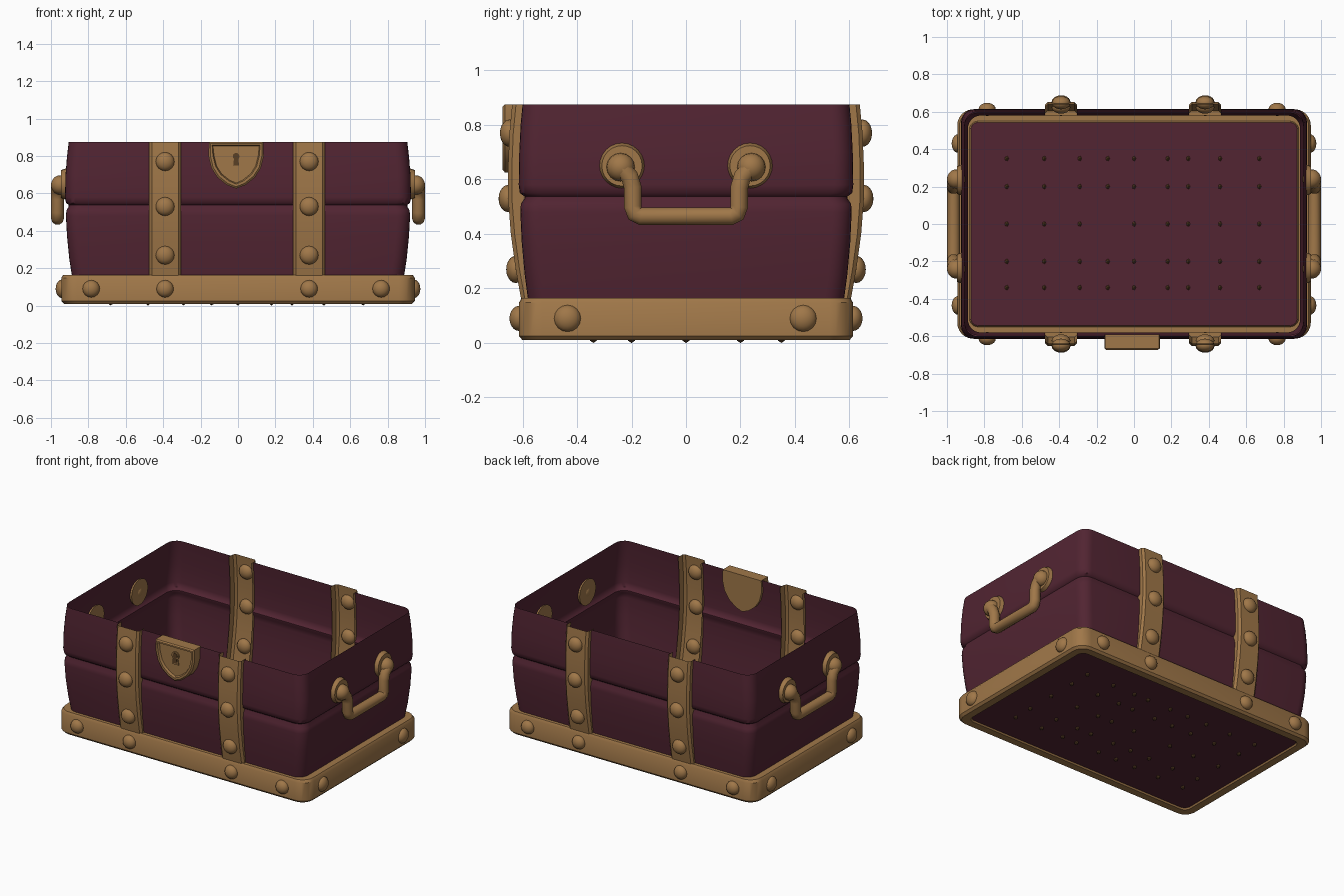
import bpy, bmesh, math
from mathutils import Matrix, Vector

if "Cube" in bpy.data.objects:
    bpy.data.objects.remove(bpy.data.objects["Cube"], do_unlink=True)


def material(name, rgb):
    m = bpy.data.materials.new(name)
    m.use_nodes = True
    m.diffuse_color = (*rgb, 1)
    m.node_tree.nodes["Principled BSDF"].inputs["Base Color"].default_value = (*rgb, 1)
    return m


MAROON = material("maroon leather", (0.084, 0.018, 0.032))
BRASS = material("aged brass", (0.35, 0.185, 0.066))
DARK = material("dark keyhole", (0.1, 0.05, 0.018))

STRAP_X = (-0.39, 0.38)
STRAP_W = 0.085


def finish(name, bm, mat, angle=35):
    me = bpy.data.meshes.new(name)
    bm.to_mesh(me)
    bm.free()
    me.materials.append(mat)
    ob = bpy.data.objects.new(name, me)
    bpy.context.collection.objects.link(ob)
    smooth(ob, angle)
    return ob


def smooth(ob, angle=35):
    bpy.ops.object.select_all(action='DESELECT')
    ob.select_set(True)
    bpy.context.view_layer.objects.active = ob
    bpy.ops.object.shade_smooth_by_angle(angle=math.radians(angle))


def rounded_ring(hx, hy, z, r, breaks=()):
    """Counter-clockwise rounded rectangle, with extra points at x breaks."""
    pts = []
    for k, (sx, sy) in enumerate(((1, 1), (-1, 1), (-1, -1), (1, -1))):
        for i in range(7):
            a = math.pi / 2 * (k + i / 6)
            pts.append((sx * (hx - r) + r * math.cos(a), sy * (hy - r) + r * math.sin(a), z))
        if k == 0:
            pts += [(x, hy, z) for x in sorted(breaks, reverse=True)]
        if k == 2:
            pts += [(x, -hy, z) for x in sorted(breaks)]
    return pts


def loft(rings, closed=True):
    bm = bmesh.new()
    rows = [[bm.verts.new(p) for p in ring] for ring in rings]
    n = len(rows[0])
    for a, b in zip(rows, rows[1:]):
        for i in range(n if closed else n - 1):
            j = (i + 1) % n
            bm.faces.new((a[i], a[j], b[j], b[i]))
    return bm


# Box walls: bulging thin shell with a pinched seam, open behind the straps
WALL = [(0.888, 0.58, 0.16), (0.902, 0.592, 0.25), (0.914, 0.603, 0.37), (0.92, 0.608, 0.48),
        (0.917, 0.606, 0.51), (0.905, 0.593, 0.53), (0.905, 0.593, 0.538), (0.92, 0.61, 0.55),
        (0.925, 0.614, 0.58), (0.922, 0.612, 0.7), (0.914, 0.607, 0.8), (0.905, 0.6, 0.875)]
edges = [x + s * STRAP_W for x in STRAP_X for s in (-1, 1)]
bm = loft([rounded_ring(hx, hy, z, 0.07, edges) for hx, hy, z in WALL])
gaps = [f for f in bm.faces
        if any(abs(f.calc_center_median().x - x) < 0.03 for x in STRAP_X)]
bmesh.ops.delete(bm, geom=gaps, context='FACES')
finish("box_walls", bm, MAROON, 50)

# Floor panel
bm = bmesh.new()
bm.faces.new([bm.verts.new(p) for p in rounded_ring(0.874, 0.545, 0.02, 0.04)])
finish("floor_panel", bm, MAROON)

# Base band with a lip turned under the floor
BAND = [(0.872, 0.543, 0.022, 0.04), (0.88, 0.55, 0.01, 0.045), (0.93, 0.6, 0.01, 0.075),
        (0.945, 0.613, 0.025, 0.085), (0.945, 0.613, 0.148, 0.085),
        (0.934, 0.603, 0.165, 0.08), (0.888, 0.58, 0.165, 0.07)]
finish("base_band", loft([rounded_ring(*b) for b in BAND]), BRASS)


# Straps: open channels following the bulge of the walls
STRAP = [(0.605, 0.16), (0.625, 0.27), (0.643, 0.4), (0.653, 0.53), (0.653, 0.65),
         (0.648, 0.77), (0.638, 0.875)]


def strap_section(x, y, z, side):
    w = STRAP_W
    half = [(w, y - 0.06), (w, y - 0.014), (w - 0.014, y)]
    path = [(x - dx, side * d, z) for dx, d in half]
    path += [(x + dx, side * d, z) for dx, d in reversed(half)]
    return path if side < 0 else path[::-1]


def rivet(name, loc, axis, r=0.05, depth=0.035):
    """Flattened ball whose short axis points outward."""
    bm = bmesh.new()
    bmesh.ops.create_uvsphere(bm, u_segments=16, v_segments=10, radius=r)
    bm.transform(Matrix.Translation(loc)
                 @ Vector(axis).to_track_quat('Z', 'Y').to_matrix().to_4x4()
                 @ Matrix.Diagonal((1, 1, depth / r, 1)))
    finish(name, bm, BRASS, 60)


for side, word in ((-1, "front"), (1, "back")):
    for x in STRAP_X:
        bm = loft([strap_section(x, y, z, side) for y, z in STRAP], closed=False)
        finish(word + "_strap", bm, BRASS)
        for y, z in (STRAP[1], STRAP[3], STRAP[5]):
            rivet(word + "_strap_rivet", (x, side * y, z), (0, side, 0))
    for x in (-0.785, STRAP_X[0], STRAP_X[1], 0.765):
        rivet(word + "_band_rivet", (x, side * 0.613, 0.09), (0, side, 0), 0.046)

# Ends: band rivets, rosettes and carrying handles
for side, word in ((1, "left"), (-1, "right")):
    for y in (-0.435, 0.43):
        rivet(word + "_band_rivet", (side * 0.94, y, 0.09), (side, 0, 0))
    for sy in (-1, 1):
        bm = bmesh.new()
        bmesh.ops.create_cone(bm, cap_ends=True, segments=24, radius1=0.088, radius2=0.074,
                              depth=0.04)
        bm.transform(Matrix.Translation((side * 0.927, sy * 0.235, 0.65))
                     @ Matrix.Rotation(side * math.pi / 2, 4, 'Y'))
        finish(word + "_handle_rosette", bm, BRASS)
        rivet(word + "_handle_boss", (side * 0.95, sy * 0.24, 0.645), (side, 0, 0), 0.052, 0.05)

    half = [(0.235, 0.64), (0.207, 0.61), (0.195, 0.57), (0.195, 0.5), (0.187, 0.475), (0.165, 0.465)]
    path = [(-y, z) for y, z in half] + half[::-1]
    cu = bpy.data.curves.new(word + "_handle", 'CURVE')
    cu.dimensions = '3D'
    cu.bevel_depth = 0.034
    cu.bevel_resolution = 3
    cu.use_fill_caps = True
    sp = cu.splines.new('POLY')
    sp.points.add(len(path) - 1)
    for p, (y, z) in zip(sp.points, path):
        p.co = (side * 0.965, y, z, 1)
    cu.materials.append(BRASS)
    ob = bpy.data.objects.new(word + "_handle", cu)
    bpy.context.collection.objects.link(ob)
    bpy.ops.object.select_all(action='DESELECT')
    ob.select_set(True)
    bpy.context.view_layer.objects.active = ob
    bpy.ops.object.convert(target='MESH')
    smooth(bpy.context.view_layer.objects.active, 50)

# Shield-shaped lock plate with a raised rim
LOCK_X = -0.01
right = [(0.145, 0.875), (0.148, 0.8), (0.132, 0.735), (0.1, 0.685), (0.05, 0.645)]
outline = [(-x, z) for x, z in right] + [(0, 0.626)] + [(x, z) for x, z in right[::-1]]
bm = bmesh.new()
face = bm.faces.new([bm.verts.new((LOCK_X + x, -0.59, z)) for x, z in outline])
top = bmesh.ops.extrude_face_region(bm, geom=[face])["geom"]
bmesh.ops.translate(bm, verts=[v for v in top if isinstance(v, bmesh.types.BMVert)],
                    vec=(0, -0.075, 0))
front = [f for f in top if isinstance(f, bmesh.types.BMFace)]
bmesh.ops.recalc_face_normals(bm, faces=bm.faces)
bmesh.ops.inset_region(bm, faces=front, thickness=0.01, depth=0.008)
bmesh.ops.inset_region(bm, faces=front, thickness=0.014)
bmesh.ops.inset_region(bm, faces=front, thickness=0.006, depth=-0.016)
finish("lock_plate", bm, BRASS, 25)


# Keyhole: raised surround and thin dark opening
def keyhole(name, grow, y, thick, mat):
    r = 0.018 + grow
    pts = [(r * math.cos(math.radians(a)), 0.798 + r * math.sin(math.radians(a)))
           for a in range(-50, 231, 20)]
    pts += [(-0.016 - grow, 0.748 - grow), (0.016 + grow, 0.748 - grow)]
    bm = bmesh.new()
    f = bm.faces.new([bm.verts.new((LOCK_X + x, y, z)) for x, z in pts])
    ext = bmesh.ops.extrude_face_region(bm, geom=[f])["geom"]
    bmesh.ops.translate(bm, verts=[v for v in ext if isinstance(v, bmesh.types.BMVert)],
                        vec=(0, -thick, 0))
    bmesh.ops.recalc_face_normals(bm, faces=bm.faces)
    finish(name, bm, mat)


keyhole("keyhole_surround", 0.009, -0.655, 0.01, BRASS)
keyhole("keyhole", 0, -0.663, 0.004, DARK)

# Small nail ends poking through the floor
bm = bmesh.new()
for x in (-0.68, -0.48, -0.29, -0.14, 0, 0.18, 0.29, 0.46, 0.67):
    for y in (-0.34, -0.2, 0, 0.2, 0.35):
        if abs(x) == 0.14 and y == 0:
            continue
        bmesh.ops.create_icosphere(bm, subdivisions=1, radius=0.015,
                                   matrix=Matrix.Translation((x, y, 0.015))
                                   @ Matrix.Diagonal((0.8, 1, 1, 1)))
finish("floor_nails", bm, DARK)
